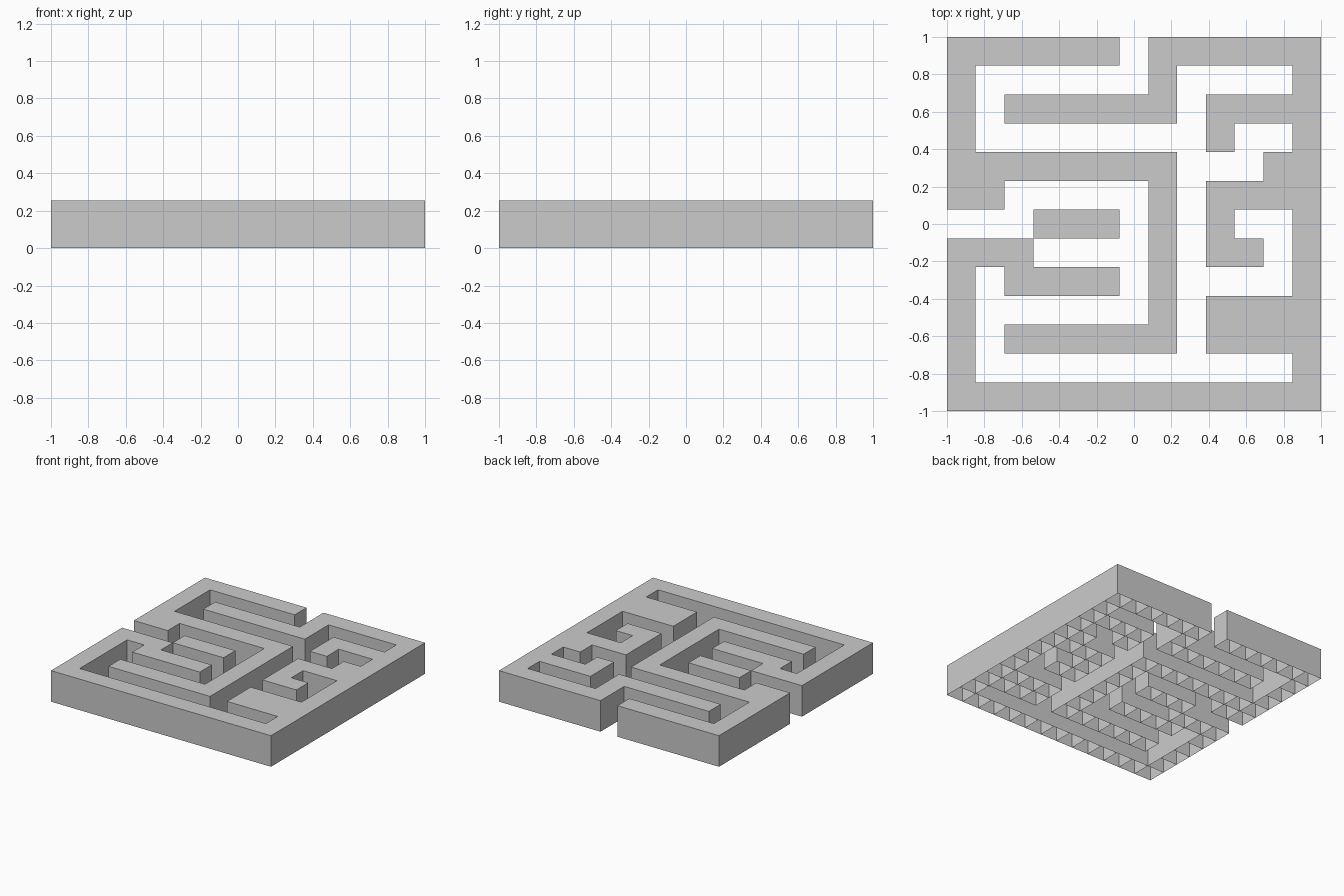
import bpy
import bmesh

if "Cube" in bpy.data.objects:
    bpy.data.objects.remove(bpy.data.objects["Cube"])

# Maze plan, back row first; every '#' is one hollow block open at the bottom
PLAN = [
    "######.######",
    "#......#....#",
    "#.######.####",
    "#........#..#",
    "########...##",
    "##.....#.####",
    "...###.#.#..#",
    "###....#.##.#",
    "#.####.#....#",
    "#......#.####",
    "#.######.####",
    "#...........#",
    "#############",
]
N = len(PLAN)
CELL = 2 / N
HEIGHT = 0.255

bm = bmesh.new()
verts = {}


def vert(i, j, k):
    """Shared grid vertex: column line i, row line j, k = 0 bottom / 1 top."""
    if (i, j, k) not in verts:
        verts[i, j, k] = bm.verts.new((-1 + i * CELL, 1 - j * CELL, k * HEIGHT))
    return verts[i, j, k]


walls = set()
for j, row in enumerate(PLAN):
    for i, mark in enumerate(row):
        if mark != "#":
            continue
        # Counter-clockwise corners seen from above
        ring = [(i, j + 1), (i + 1, j + 1), (i + 1, j), (i, j)]
        # Block top
        bm.faces.new([vert(a, b, 1) for a, b in ring])
        # Block sides, with one shared partition between neighbouring blocks
        for p, q in zip(ring, ring[1:] + ring[:1]):
            key = frozenset((p, q))
            if key not in walls:
                walls.add(key)
                bm.faces.new([vert(*p, 0), vert(*q, 0), vert(*q, 1), vert(*p, 1)])

mesh = bpy.data.meshes.new("maze_walls")
bm.to_mesh(mesh)
bm.free()
maze = bpy.data.objects.new("maze_walls", mesh)
bpy.context.collection.objects.link(maze)
